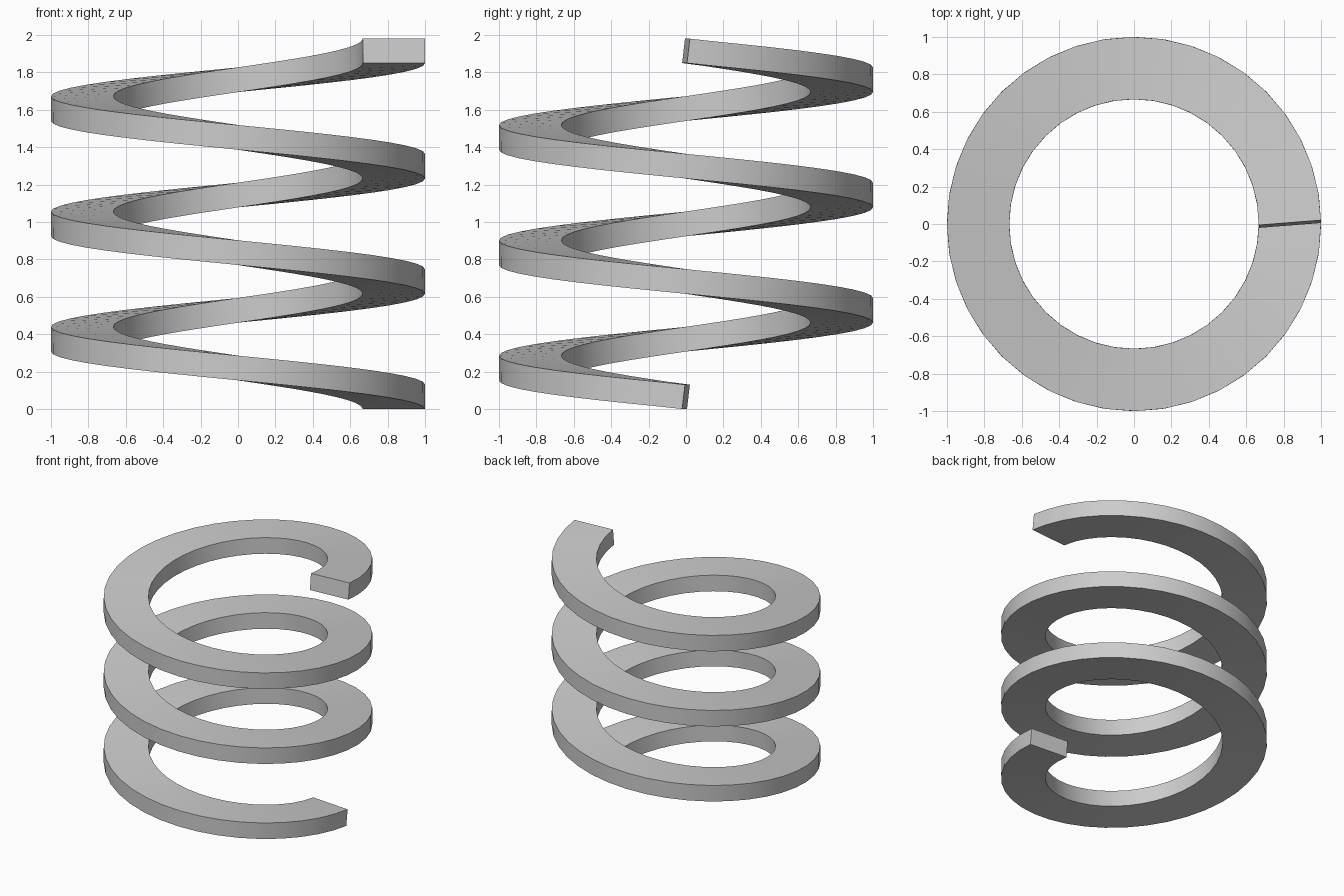
import bpy, bmesh
from math import pi, cos, sin
from mathutils import Vector

if "Cube" in bpy.data.objects:
    bpy.data.objects.remove(bpy.data.objects["Cube"])

TURNS, STEPS = 3, 40          # coils and segments per coil
INNER, OUTER = 0.667, 1.0     # band radii
PITCH, HEIGHT = 0.6165, 0.131 # rise per coil, band thickness
MID, HALF = (INNER + OUTER) / 2, (OUTER - INNER) / 2
SLOPE = PITCH / (2 * pi * MID)
N = TURNS * STEPS


def section(i):
    """Rectangular cross-section at step i, square to the path."""
    a = -2 * pi * i / STEPS
    centre = Vector((MID * cos(a), MID * sin(a), HEIGHT / 2 + PITCH * i / STEPS))
    # the end faces are square to the first and last straight segments
    turn = {0: -pi / STEPS, N: pi / STEPS}.get(i, 0)
    b = a + turn
    radial = Vector((cos(b), sin(b), 0))
    tangent = Vector((sin(b), -cos(b), SLOPE)).normalized()
    up = tangent.cross(radial)
    if up.z < 0:
        up = -up
    return [centre + radial * (HALF * s) + up * (HEIGHT / 2 * t)
            for s, t in ((-1, -1), (1, -1), (1, 1), (-1, 1))]


# spring coil: sweep the rectangle along the helix and cap both ends
bm = bmesh.new()
rings = [[bm.verts.new(p) for p in section(i)] for i in range(N + 1)]
for r0, r1 in zip(rings, rings[1:]):
    for k in range(4):
        j = (k + 1) % 4
        bm.faces.new((r0[k], r0[j], r1[j], r1[k]))
bm.faces.new(rings[0])
bm.faces.new(rings[-1])
bmesh.ops.recalc_face_normals(bm, faces=bm.faces)

mesh = bpy.data.meshes.new("spring_coil")
bm.to_mesh(mesh)
bm.free()
spring = bpy.data.objects.new("spring_coil", mesh)
bpy.context.collection.objects.link(spring)

# smooth along the coil, sharp at the rectangular edges
bpy.context.view_layer.objects.active = spring
spring.select_set(True)
bpy.ops.object.shade_smooth_by_angle(angle=pi / 6)
